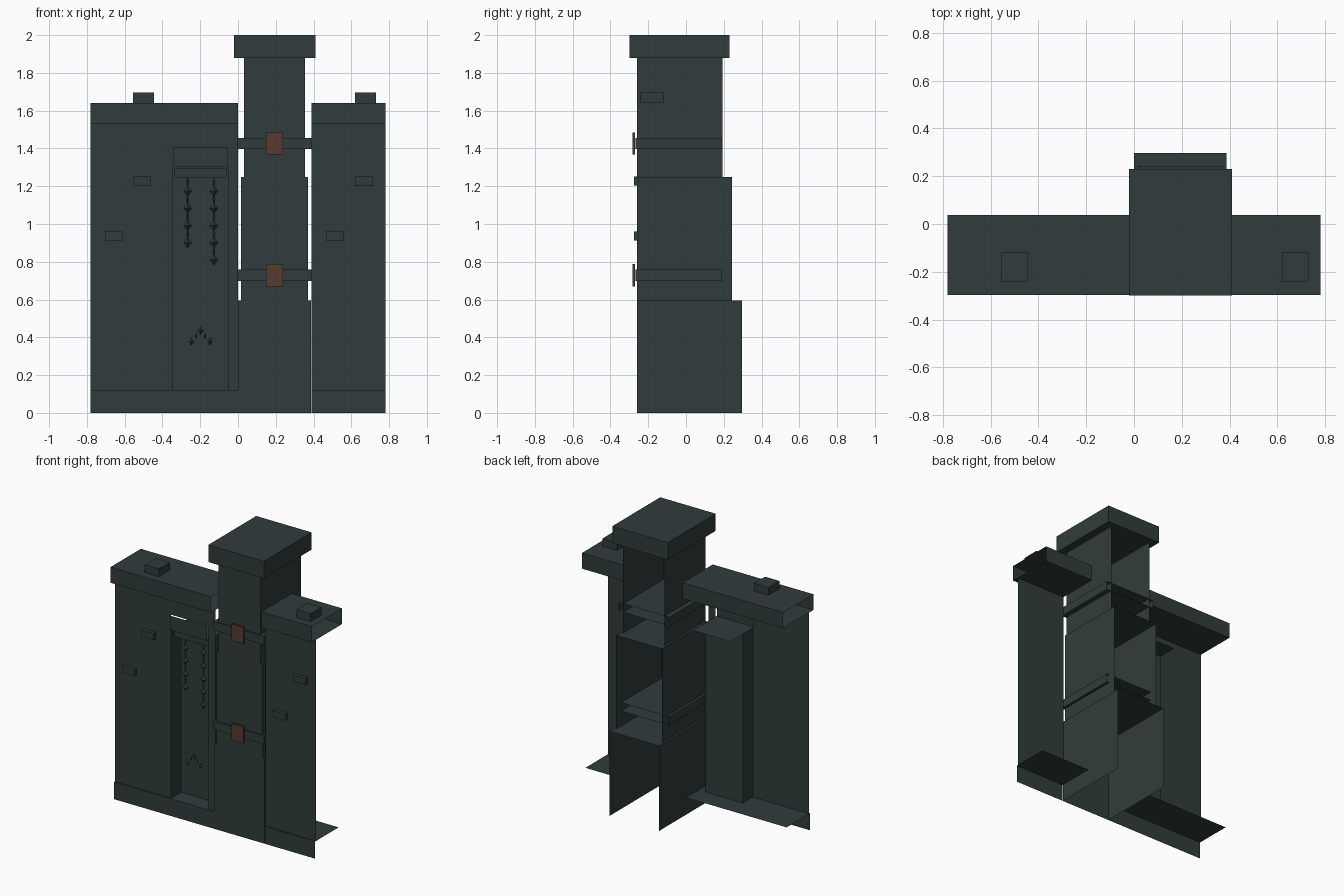
import bpy, bmesh, math
from mathutils import Matrix

if "Cube" in bpy.data.objects:
    bpy.data.objects.remove(bpy.data.objects["Cube"])


def material(name, rgb):
    m = bpy.data.materials.new(name)
    m.diffuse_color = (*rgb, 1)
    m.use_nodes = True
    m.node_tree.nodes["Principled BSDF"].inputs["Base Color"].default_value = m.diffuse_color
    return m


STONE = material("dark_slate_green", (0.030, 0.046, 0.045))
COPPER = material("copper_brown", (0.095, 0.044, 0.027))


def finish(bm, name, mat):
    me = bpy.data.meshes.new(name)
    bm.to_mesh(me)
    bm.free()
    me.materials.append(mat)
    ob = bpy.data.objects.new(name, me)
    bpy.context.collection.objects.link(ob)
    return ob


# corner bits: 4 = x, 2 = y, 1 = z
SIDES = {"L": (2, 0, 1, 3), "R": (4, 6, 7, 5), "F": (0, 4, 5, 1),
         "B": (6, 2, 3, 7), "D": (0, 2, 6, 4), "U": (1, 5, 7, 3)}


def shell(name, x, y, z, sides="LRFBDU", mat=STONE):
    """Box made of only the named sides (left right front back down up)."""
    bm = bmesh.new()
    v = [bm.verts.new((a, b, c)) for a in x for b in y for c in z]
    for s in sides:
        bm.faces.new([v[i] for i in SIDES[s]])
    loose = [p for p in bm.verts if not p.link_faces]
    bmesh.ops.delete(bm, geom=loose, context="VERTS")
    return finish(bm, name, mat)


def diamonds(name, items, y):
    """Octahedra given as (x, z, half width, half height)."""
    bm = bmesh.new()
    for x, z, w, h in items:
        for sign in (1, -1):
            bmesh.ops.create_cone(bm, segments=4, radius1=w, radius2=0, depth=h,
                                  matrix=Matrix.Translation((x, y, z + sign * h / 2))
                                  @ Matrix.Rotation(0 if sign > 0 else math.pi, 4, "X"))
    bmesh.ops.remove_doubles(bm, verts=bm.verts, dist=0.0005)
    return finish(bm, name, STONE)


# stepped chimney, open at the back
shell("chimney_base", (0.0, 0.387), (-0.26, 0.297), (0, 0.595), "LRFU")
shell("chimney_middle", (0.016, 0.371), (-0.26, 0.243), (0.595, 1.25), "LRFU")
shell("chimney_top", (0.032, 0.355), (-0.26, 0.193), (1.25, 1.88), "LRF")
shell("chimney_cap", (-0.02, 0.41), (-0.30, 0.23), (1.88, 2.0))

# bands and clasps round the chimney
for z in (0.73, 1.427):
    shell("chimney_band", (-0.003, 0.39), (-0.268, 0.19), (z - 0.031, z + 0.029), "LRFDU")
    shell("band_clasp", (0.148, 0.239), (-0.283, -0.27), (z - 0.06, z + 0.057), mat=COPPER)

# plinths, wall caps and cap blocks, left and right
for x, bx in (((-0.78, 0.0), -0.5), ((0.39, 0.78), 0.675)):
    shell("wall_plinth", x, (-0.26, 0.0), (0, 0.12), "FU")
    shell("wall_cap", x, (-0.297, 0.038), (1.53, 1.64), "FBDU")
    shell("cap_block", (bx - 0.055, bx + 0.055), (-0.24, -0.12), (1.64, 1.695), "LRFBU")

# wall faces, the left one leaving the alcove opening
WY = (-0.25, -0.25)
shell("right_wall", (0.39, 0.78), WY, (0.12, 1.53), "F")
shell("left_wall", (-0.78, -0.343), WY, (0.12, 1.53), "F")
shell("left_wall_pier", (-0.053, 0.0), WY, (0.12, 1.53), "F")
shell("left_wall_top", (-0.343, -0.053), WY, (1.405, 1.53), "F")

# alcove with lintel and chain bar
shell("alcove", (-0.343, -0.053), (-0.25, -0.14), (0.12, 1.305), "LRB")
shell("lintel", (-0.343, -0.053), (-0.265, 0.0), (1.305, 1.405), "FD")
shell("chain_bar", (-0.335, -0.06), (-0.23, -0.175), (1.247, 1.297))

# raised bricks
for x, z in ((-0.508, 1.228), (-0.658, 0.936), (0.667, 1.228), (0.512, 0.936)):
    shell("raised_brick", (x - 0.047, x + 0.047), (-0.275, -0.25),
          (z - 0.023, z + 0.023), "LRFDU")

# hanging chains: diamond beads with thin links between
for x, count in ((-0.267, 4), (-0.128, 5)):
    beads = [(x, 1.175 - 0.091 * i, 0.023, 0.030) for i in range(count)]
    links = [(x, 1.220 - 0.091 * i, 0.008, 0.030) for i in range(count)]
    diamonds("hanging_chain", beads + links, -0.20)

# small arrow of diamonds at the bottom of the alcove
diamonds("alcove_ornament",
         [(-0.198, 0.435, 0.016, 0.023), (-0.247, 0.377, 0.014, 0.022),
          (-0.149, 0.377, 0.014, 0.022), (-0.222, 0.408, 0.006, 0.02),
          (-0.174, 0.408, 0.006, 0.02)], -0.20)
